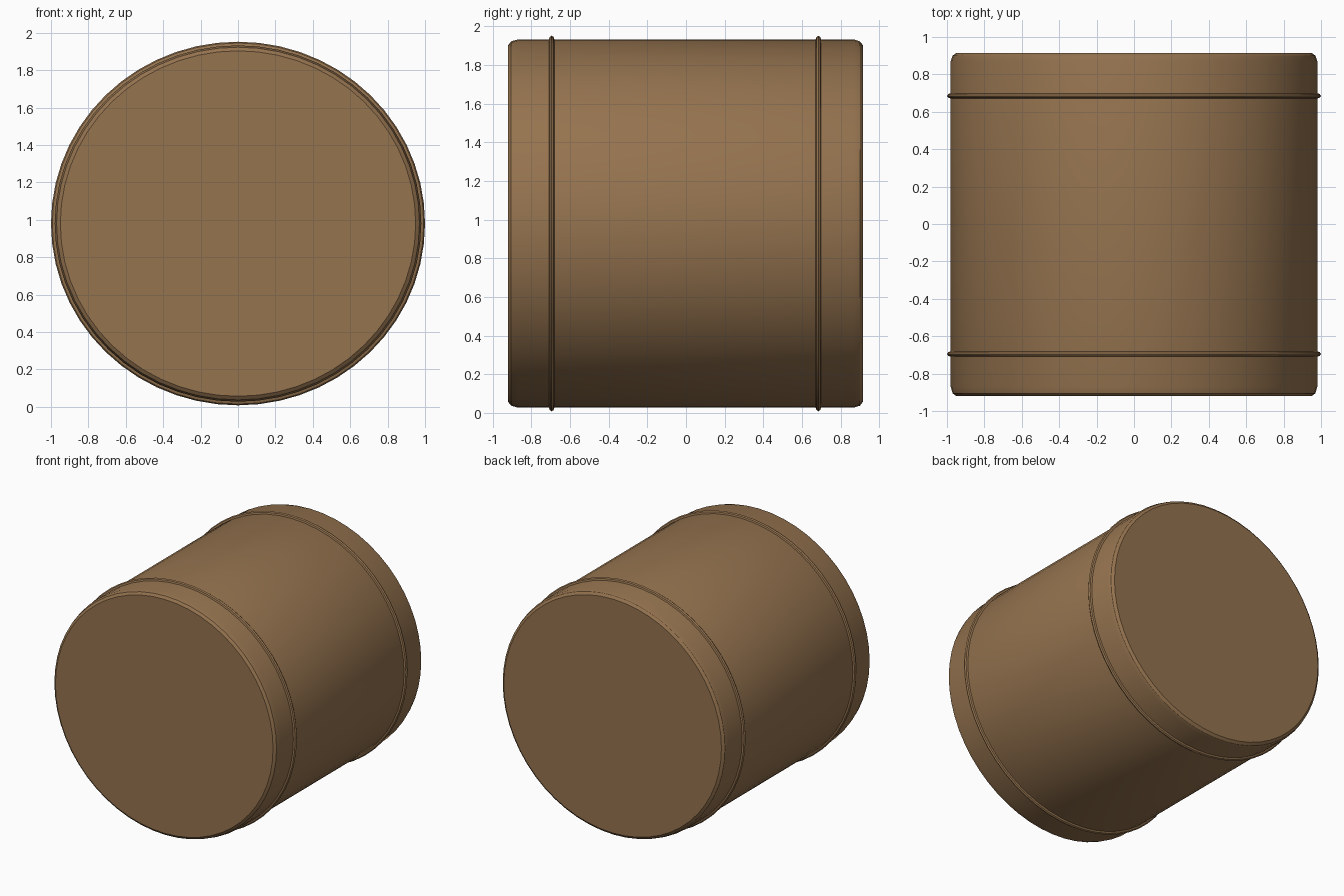
import bpy, math

if "Cube" in bpy.data.objects:
    bpy.data.objects.remove(bpy.data.objects["Cube"])

SIDES = 56
CZ = 0.98

brown = bpy.data.materials.new("warm brown")
brown.diffuse_color = (0.30, 0.172, 0.078, 1)
brown.use_nodes = True
brown.node_tree.nodes["Principled BSDF"].inputs["Base Color"].default_value = brown.diffuse_color


def lathe(name, profile, closed):
    """Turn (y, radius) points around the y axis, slightly flattened in z."""
    verts, faces = [], []
    n = len(profile)
    for i in range(SIDES):
        a = 2 * math.pi * i / SIDES
        for y, r in profile:
            verts.append((r * math.cos(a), y, CZ + r * 0.972 * math.sin(a)))
    for i in range(SIDES):
        j = (i + 1) % SIDES
        for k in range(n if closed else n - 1):
            m = (k + 1) % n
            faces.append((i * n + k, i * n + m, j * n + m, j * n + k))
    if not closed:  # flat end caps
        faces.append([i * n for i in range(SIDES)])
        faces.append([i * n + n - 1 for i in reversed(range(SIDES))])
    mesh = bpy.data.meshes.new(name)
    mesh.from_pydata(verts, [], faces)
    mesh.materials.append(brown)
    ob = bpy.data.objects.new(name, mesh)
    bpy.context.collection.objects.link(ob)
    bpy.ops.object.select_all(action='DESELECT')
    ob.select_set(True)
    bpy.context.view_layer.objects.active = ob
    bpy.ops.object.mode_set(mode='EDIT')
    bpy.ops.mesh.select_all(action='SELECT')
    bpy.ops.mesh.normals_make_consistent(inside=False)
    bpy.ops.object.mode_set(mode='OBJECT')
    bpy.ops.object.shade_smooth_by_angle(angle=math.radians(30))


# drum body with softened rims
lathe("drum_body", [(-0.92, 0.95), (-0.905, 0.97), (-0.87, 0.98),
                    (0.87, 0.98), (0.9, 0.97), (0.915, 0.95)], False)

# thin raised hoops near both ends
for name, y in (("front_hoop", -0.695), ("back_hoop", 0.685)):
    lathe(name, [(y - 0.017, 0.97), (y - 0.01, 0.993), (y, 1.0),
                 (y + 0.01, 0.993), (y + 0.017, 0.97)], True)
